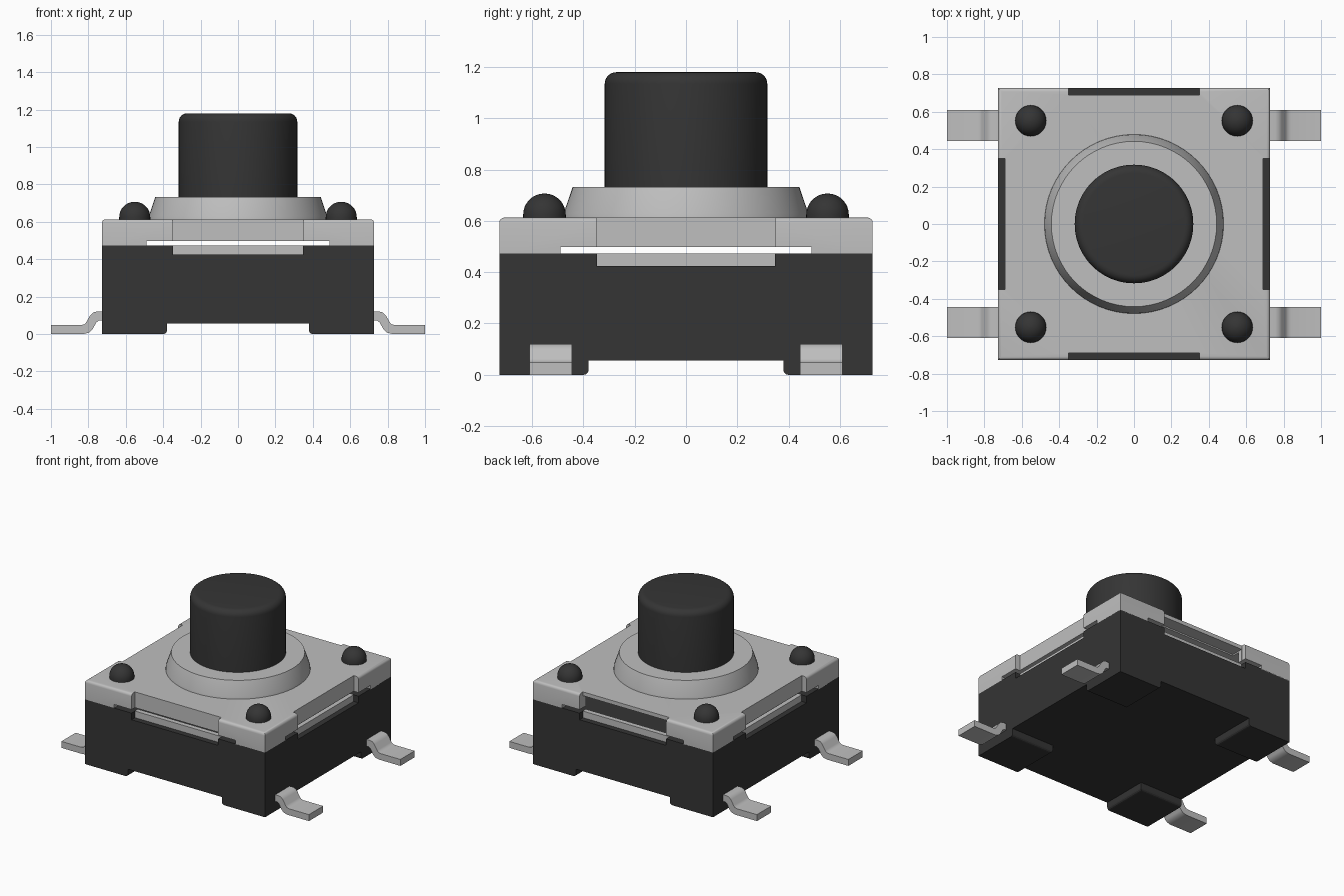
import bpy, bmesh, math

cube = bpy.data.objects.get("Cube")
if cube:
    bpy.data.objects.remove(cube, do_unlink=True)


def material(name, value):
    m = bpy.data.materials.new(name)
    m.use_nodes = True
    col = (value, value, value, 1)
    m.diffuse_color = col
    m.node_tree.nodes["Principled BSDF"].inputs["Base Color"].default_value = col
    return m


METAL = material("light grey metal", 0.52)
PLASTIC = material("black plastic", 0.035)


def finish(name, bm, mat, smooth=False):
    bmesh.ops.recalc_face_normals(bm, faces=bm.faces)
    me = bpy.data.meshes.new(name)
    bm.to_mesh(me)
    bm.free()
    ob = bpy.data.objects.new(name, me)
    bpy.context.collection.objects.link(ob)
    if mat:
        me.materials.append(mat)
    bpy.ops.object.select_all(action='DESELECT')
    ob.select_set(True)
    bpy.context.view_layer.objects.active = ob
    if smooth:
        bpy.ops.object.shade_smooth_by_angle(angle=math.radians(35))
    return ob


def box(name, x, y, z, mat=None):
    """Box from three (low, high) ranges."""
    bm = bmesh.new()
    bmesh.ops.create_cube(bm, size=1)
    for v in bm.verts:
        v.co = [(r[0] + r[1]) / 2 + c * (r[1] - r[0]) for r, c in zip((x, y, z), v.co)]
    return finish(name, bm, mat)


def prism(name, points, to3d, offset, mat, smooth=False):
    """Extrude a closed outline along an offset."""
    bm = bmesh.new()
    face = bm.faces.new([bm.verts.new(to3d(*p)) for p in points])
    res = bmesh.ops.extrude_face_region(bm, geom=[face])
    bmesh.ops.translate(bm, vec=offset,
                        verts=[g for g in res["geom"] if isinstance(g, bmesh.types.BMVert)])
    return finish(name, bm, mat, smooth)


def lathe(name, profile, mat, at=(0, 0), steps=64):
    """Revolve an (r, z) profile; the ends are capped flat."""
    bm = bmesh.new()
    rings = [[bm.verts.new((at[0] + r * math.cos(2 * math.pi * i / steps),
                            at[1] + r * math.sin(2 * math.pi * i / steps), z))
              for i in range(steps)] for r, z in profile]
    for a, b in zip(rings, rings[1:]):
        for i in range(steps):
            j = (i + 1) % steps
            bm.faces.new((a[i], a[j], b[j], b[i]))
    bm.faces.new(rings[0])
    bm.faces.new(rings[-1])
    return finish(name, bm, mat, True)


def cut(ob, ranges):
    for r in ranges:
        cutter = box("cutter", *r)
        cutter.hide_render = True
        mod = ob.modifiers.new("cut", 'BOOLEAN')
        mod.operation, mod.solver, mod.object = 'DIFFERENCE', 'EXACT', cutter
        bpy.context.view_layer.objects.active = ob
        bpy.ops.object.modifier_apply(modifier=mod.name)
        bpy.data.objects.remove(cutter, do_unlink=True)


def four_sides(span, low, high, z):
    """Box ranges for a slot centred on each side."""
    s = (-span, span)
    return [(s, (low, high), z), (s, (-high, -low), z),
            ((low, high), s, z), ((-high, -low), s, z)]


H = 0.728   # half width of the body
N = 0.35    # half width of the side notches
D = 0.69    # distance of the notch walls from the centre

# Base block with a recess at the middle of each upper side
base = box("base", (-H, H), (-H, H), (0.055, 0.472), PLASTIC)
cut(base, four_sides(N, D - 0.005, 0.8, (0.424, 0.6)))

# Corner feet with softened lower inner edges
for sx in (-1, 1):
    for sy in (-1, 1):
        foot = box("corner_foot", sorted((sx * 0.38, sx * H)), sorted((sy * 0.38, sy * H)),
                   (0, 0.06), PLASTIC)
        bm = bmesh.new()
        bm.from_mesh(foot.data)
        inner = [e for e in bm.edges
                 if all(v.co.z < 0.01 for v in e.verts)
                 and (all(abs(v.co.x) < 0.4 for v in e.verts)
                      or all(abs(v.co.y) < 0.4 for v in e.verts))]
        bmesh.ops.bevel(bm, geom=inner, offset=0.018, segments=3, profile=0.5,
                        affect='EDGES')
        bm.to_mesh(foot.data)
        bm.free()

# Metal strips inside the base recesses
for r in four_sides(N - 0.003, D - 0.03, D, (0.425, 0.473)):
    box("side_strip", *r, METAL)

# Metal cover: notched square with a rounded rim
quarter = [(H, -N), (D, -N), (D, N), (H, N), (H, H)]
outline = []
for k in range(4):
    c, s = [(1, 0), (0, 1), (-1, 0), (0, -1)][k]
    outline += [(c * x - s * y, s * x + c * y) for x, y in quarter]
cover = prism("cover", outline, lambda x, y: (x, y, 0.468), (0, 0, 0.145), METAL)
bm = bmesh.new()
bm.from_mesh(cover.data)
rim = [e for e in bm.edges if all(v.co.z > 0.6 for v in e.verts)
       and (all(abs(v.co.x) > H - 0.01 for v in e.verts)
            or all(abs(v.co.y) > H - 0.01 for v in e.verts))]
bmesh.ops.bevel(bm, geom=rim, offset=0.02, segments=4, profile=0.5, affect='EDGES')
bm.to_mesh(cover.data)
bm.free()

# Hollow inside, see-through slits and the open back notch
cut(cover, [((-0.655, 0.655), (-0.655, 0.655), (0.4, 0.575))]
    + four_sides(0.49, 0.6, 0.9, (0.4, 0.498))
    + [((-N + 0.001, N - 0.001), (0.6, 0.9), (0.4, 0.585))])
bpy.ops.object.select_all(action='DESELECT')
cover.select_set(True)
bpy.context.view_layer.objects.active = cover
bpy.ops.object.shade_smooth_by_angle(angle=math.radians(30))

# Raised collar around the button
lathe("collar", [(0.48, 0.605), (0.477, 0.63), (0.442, 0.733)], METAL)

# Button with a rounded top edge
R, T, B = 0.317, 1.18, 0.045
lathe("button", [(R, 0.72)] + [(R - B + B * math.cos(a), T - B + B * math.sin(a))
      for a in [math.radians(15 * i) for i in range(7)]], PLASTIC, steps=96)

# Domed rivets
dome = [(0.083 * math.cos(a), 0.625 + 0.082 * math.sin(a))
        for a in [math.radians(11 * i) for i in range(9)]]
for sx in (-1, 1):
    for sy in (-1, 1):
        lathe("rivet", [(0.083, 0.6)] + dome, PLASTIC, (sx * 0.552, sy * 0.552), 32)

# Bent metal leads
lead = [(0.70, 0.12), (0.755, 0.12), (0.775, 0.115), (0.79, 0.10), (0.812, 0.062),
        (0.822, 0.052), (0.84, 0.047), (1.0, 0.047), (1.0, 0.0), (0.825, 0.0),
        (0.797, 0.007), (0.78, 0.022), (0.757, 0.062), (0.745, 0.071), (0.70, 0.073)]
for sx in (-1, 1):
    for y in (-0.61, 0.445):
        prism("lead", lead, lambda x, z: (sx * x, y, z), (0, 0.165, 0), METAL, True)
